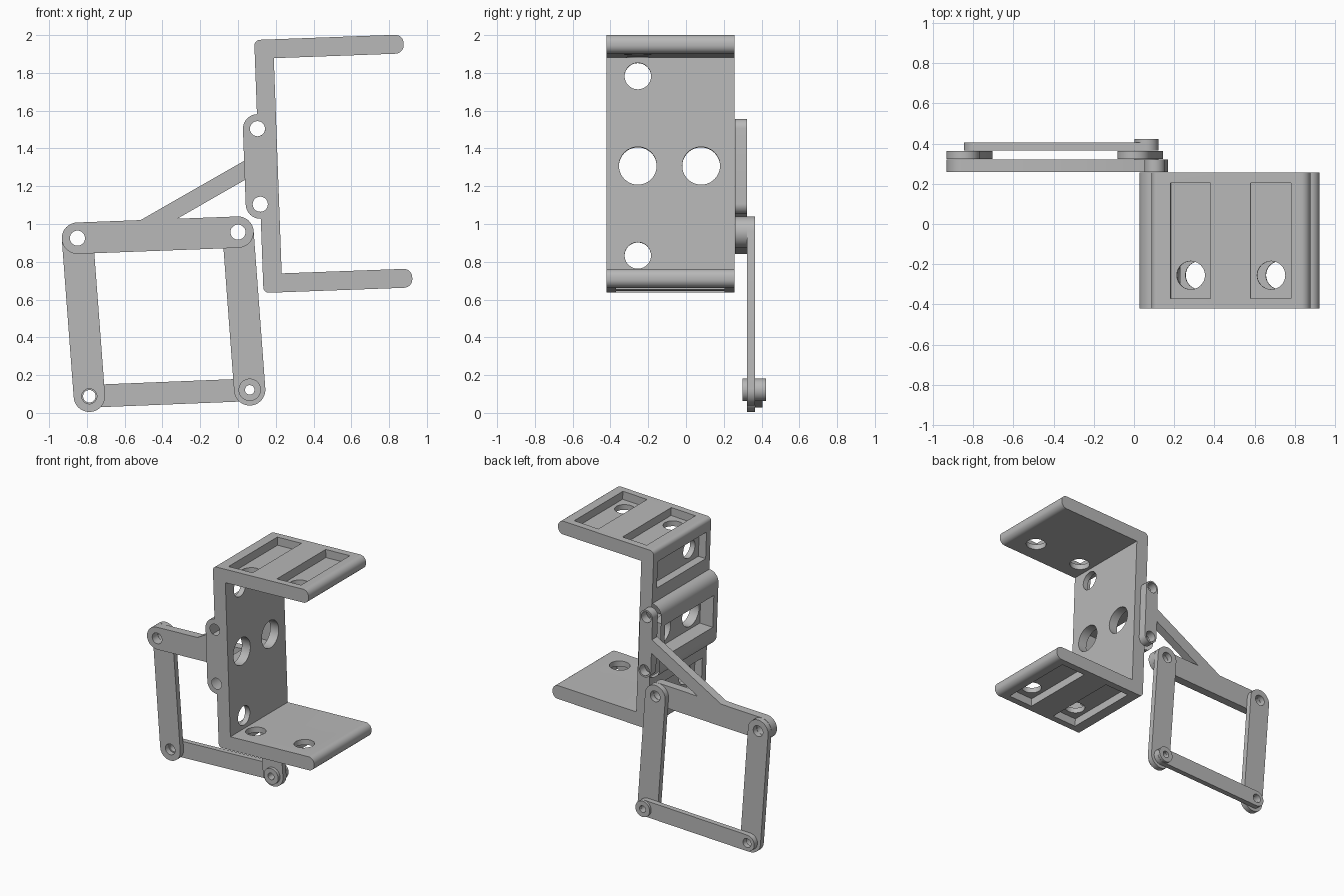
import bpy, bmesh, math
from mathutils import Vector, Matrix

if "Cube" in bpy.data.objects:
    bpy.data.objects.remove(bpy.data.objects["Cube"])

grey = bpy.data.materials.new("grey_metal")
grey.diffuse_color = (0.48, 0.48, 0.48, 1)
grey.use_nodes = True
grey.node_tree.nodes["Principled BSDF"].inputs["Base Color"].default_value = grey.diffuse_color


def make(name, bm):
    bmesh.ops.recalc_face_normals(bm, faces=bm.faces)
    me = bpy.data.meshes.new(name)
    bm.to_mesh(me)
    bm.free()
    me.materials.append(grey)
    ob = bpy.data.objects.new(name, me)
    bpy.context.collection.objects.link(ob)
    return ob


def prism(name, pts, y0, y1):
    """Extrude an (x, z) outline along y."""
    bm = bmesh.new()
    face = bm.faces.new([bm.verts.new((x, y0, z)) for x, z in pts])
    ext = bmesh.ops.extrude_face_region(bm, geom=[face])
    verts = [v for v in ext["geom"] if isinstance(v, bmesh.types.BMVert)]
    bmesh.ops.translate(bm, verts=verts, vec=(0, y1 - y0, 0))
    return make(name, bm)


def stadium(a, b, r, n=20):
    """Outline of a round-ended bar from a to b."""
    t = math.atan2(b[1] - a[1], b[0] - a[0])
    pts = []
    for c, s in ((b, t - math.pi / 2), (a, t + math.pi / 2)):
        pts += [(c[0] + r * math.cos(s + math.pi * i / n),
                 c[1] + r * math.sin(s + math.pi * i / n)) for i in range(n + 1)]
    return pts


def rounded(corners, n=8):
    """Fillet the right-angled corners of an (x, z, radius) outline."""
    pts = []
    for i, (x, z, r) in enumerate(corners):
        p = Vector((x, z))
        if r == 0:
            pts.append((x, z))
            continue
        d0 = (Vector(corners[i - 1][:2]) - p).normalized()
        d1 = (Vector(corners[(i + 1) % len(corners)][:2]) - p).normalized()
        c = p + (d0 + d1) * r
        for k in range(n + 1):
            a = math.pi / 2 * k / n
            q = c - d1 * r * math.cos(a) - d0 * r * math.sin(a)
            pts.append((q.x, q.y))
    return pts


def rod(center, r, length, axis):
    bm = bmesh.new()
    bmesh.ops.create_cone(bm, cap_ends=True, segments=40, radius1=r, radius2=r, depth=length)
    rot = {"x": Matrix.Rotation(math.pi / 2, 4, "Y"),
           "y": Matrix.Rotation(math.pi / 2, 4, "X"), "z": Matrix()}[axis]
    bm.transform(Matrix.Translation(center) @ rot)
    return make("rod", bm)


def box(x0, x1, y0, y1, z0, z1):
    return prism("box", [(x0, z0), (x1, z0), (x1, z1), (x0, z1)], y0, y1)


def combine(ob, other, op="DIFFERENCE"):
    mod = ob.modifiers.new("bool", "BOOLEAN")
    mod.operation, mod.solver, mod.object = op, "EXACT", other
    bpy.context.view_layer.objects.active = ob
    bpy.ops.object.modifier_apply(modifier=mod.name)
    bpy.data.objects.remove(other)


def pin_hole(ob, p, r):
    combine(ob, rod((p[0], 0, p[1]), r, 3, "y"))


# Bracket, built square in its own frame and then tilted
H, L, T = 1.34, 0.79, 0.1
Y0, Y1 = -0.42, 0.257
MID = H / 2
bracket = prism("bracket", rounded([
    (0, 0, .03), (L, 0, .045), (L, T, .045), (T, T, 0),
    (T, H - T, 0), (L, H - T, .045), (L, H, .045), (0, H, .03)]), Y0, Y1)

# Pivot rail along the back of the bracket
pivots = [(0, MID - .2), (0, MID + .2)]
combine(bracket, prism("rail", stadium(*pivots, .077), Y0, Y1), "UNION")
for p in pivots:
    pin_hole(bracket, p, .04)

# Pockets and screw holes: arms, back wall, rail
PY0, PY1, D, HY = -0.37, 0.205, 0.06, -0.255
for u in (.195, .595):
    combine(bracket, box(u - .1, u + .1, PY0, PY1, H - D, H + .1))
    combine(bracket, box(u - .1, u + .1, PY0, PY1, -.1, D))
    combine(bracket, rod((u, HY, MID), .07, 2, "z"))
for v in (.195, H - .195):
    combine(bracket, box(-.2, D, PY0, PY1, v - .1, v + .1))
    combine(bracket, rod((0, HY, v), .07, .6, "x"))
combine(bracket, box(-.2, .03, PY0, PY1, MID - .12, MID + .12))
for y in (HY, .08):
    combine(bracket, rod((0, y, MID), .1, .6, "x"))

tilt = Matrix.Translation((.135, 0, .635)) @ Matrix.Rotation(math.radians(-2.1), 4, "Y")
bracket.data.transform(tilt)
low, high = [((tilt @ Vector((x, 0, z))).x, (tilt @ Vector((x, 0, z))).z) for x, z in pivots]

# Linkage joints
top_l, top_r = (-.85, .925), (0, .957)
bot_l, bot_r = (-.787, .088), (.062, .122)
R = .083

# Coupler: horizontal bar, diagonal strut and upright plate in one piece
coupler = prism("coupler", stadium(top_l, top_r, R), .259, .322)
combine(coupler, prism("upright", stadium(low, high, .052), .259, .322), "UNION")
a, b = Vector((-.5, .978)), Vector((.107, 1.325))
n = (b - a).normalized().orthogonal() * .045
strut = [tuple(q) for q in (a + n, b + n, b - n, a - n)]
combine(coupler, prism("strut", strut, .259, .322), "UNION")
for p in (top_l, top_r, low, high):
    pin_hole(coupler, p, .04)

# Two side links
for name, t, bt in (("left_link", top_l, bot_l), ("right_link", top_r, bot_r)):
    link = prism(name, stadium(t, bt, R), .324, .364)
    pin_hole(link, t, .04)
    pin_hole(link, bt, .04 if name == "left_link" else .025)

# Bottom link
bottom = prism("bottom_link", stadium(bot_l, bot_r, .06), .366, .405)
pin_hole(bottom, bot_l, .033)
pin_hole(bottom, bot_r, .025)

# Collars at the lower right joint
for name, y0, y1 in (("front_collar", .3, .323), ("back_collar", .406, .424)):
    collar = prism(name, stadium(bot_r, (bot_r[0], bot_r[1] + .0005), .059), y0, y1)
    pin_hole(collar, bot_r, .025)

# Smooth the round surfaces, keep edges sharp
for ob in bpy.context.scene.objects:
    ob.select_set(True)
bpy.context.view_layer.objects.active = bracket
bpy.ops.object.shade_smooth_by_angle(angle=math.radians(30))
